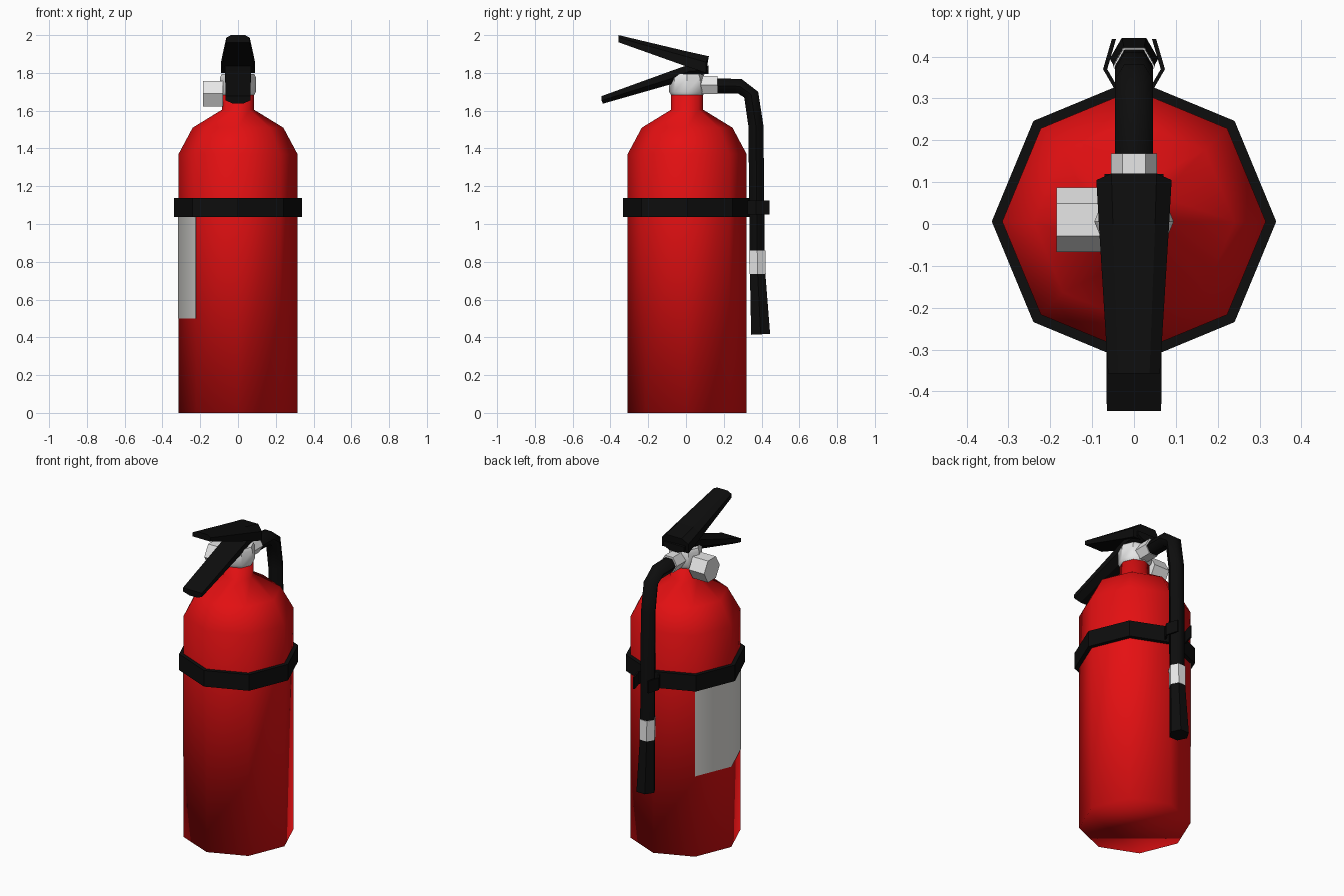
import bpy, bmesh, math
from mathutils import Vector

if "Cube" in bpy.data.objects:
    bpy.data.objects.remove(bpy.data.objects["Cube"])

CY = 0.006  # body axis in y


def material(name, rgb):
    m = bpy.data.materials.new(name)
    m.diffuse_color = (*rgb, 1)
    m.use_nodes = True
    m.node_tree.nodes["Principled BSDF"].inputs["Base Color"].default_value = m.diffuse_color
    return m


RED = material("red_paint", (0.78, 0.005, 0.006))
BLACK = material("black_rubber", (0.004, 0.004, 0.004))
METAL = material("light_metal", (0.80, 0.80, 0.80))
PAPER = material("label_white", (0.76, 0.75, 0.72))


def loft(name, rings, mat, smooth=None):
    """Skin a list of equal-length point rings and cap both ends."""
    bm = bmesh.new()
    vs = [[bm.verts.new(p) for p in r] for r in rings]
    n = len(vs[0])
    for a, b in zip(vs, vs[1:]):
        for i in range(n):
            j = (i + 1) % n
            bm.faces.new((a[i], a[j], b[j], b[i]))
    bm.faces.new(vs[0][::-1])
    bm.faces.new(vs[-1])
    bmesh.ops.recalc_face_normals(bm, faces=bm.faces)
    me = bpy.data.meshes.new(name)
    bm.to_mesh(me)
    bm.free()
    me.materials.append(mat)
    ob = bpy.data.objects.new(name, me)
    bpy.context.collection.objects.link(ob)
    if smooth == "all":
        me.shade_smooth()
    elif smooth:
        bpy.ops.object.select_all(action='DESELECT')
        ob.select_set(True)
        bpy.context.view_layer.objects.active = ob
        bpy.ops.object.shade_smooth_by_angle(angle=math.radians(smooth))
    return ob


def ring(c, u, v, r, n):
    c, u, v = Vector(c), Vector(u), Vector(v)
    return [c + r * (u * math.cos(t) + v * math.sin(t))
            for t in (2 * math.pi * i / n for i in range(n))]


X, Y, Z = (1, 0, 0), (0, 1, 0), (0, 0, 1)


def lathe(name, profile, mat, smooth=None):
    return loft(name, [ring((0, CY, z), X, Y, r, 8) for r, z in profile], mat, smooth)


def tube(name, path, mat, smooth=None):
    """Hexagonal tube along (y, z, radius) points in the x = 0 plane."""
    rings = []
    for i, (y, z, r) in enumerate(path):
        a, b = path[max(i - 1, 0)], path[min(i + 1, len(path) - 1)]
        t = Vector((0, b[0] - a[0], b[1] - a[1])).normalized()
        rings.append(ring((0, y, z), X, Vector(X).cross(t), r, 6))
    return loft(name, rings, mat, smooth)


# Tank, strap and valve block
lathe("tank", [(0.315, 0), (0.315, 1.37), (0.24, 1.51), (0.085, 1.605), (0.085, 1.70)], RED, "all")
lathe("strap", [(0.34, 1.037), (0.34, 1.137)], BLACK)
lathe("valve_block", [(0.085, 1.682), (0.095, 1.70), (0.095, 1.775), (0.085, 1.795)], METAL, 40)

# Label wrapped over the two left facets
rows = []
for deg in (135, 180, 225):
    c, s = math.cos(math.radians(deg)), math.sin(math.radians(deg))
    rows.append([(r * c, CY + r * s, z) for r, z in
                 ((0.312, 0.5), (0.318, 0.5), (0.318, 1.04), (0.312, 1.04))])
loft("label", rows, PAPER, 60)

# Pressure gauge on the left
loft("gauge", [ring((x, 0.01, 1.69), Y, Z, 0.077, 6) for x in (-0.185, -0.08)], METAL)

# Outlet, hose, ferrule and nozzle
tube("outlet", [(0.05, 1.735, 0.055), (0.168, 1.735, 0.055)], METAL)
tube("hose", [(0.15, 1.731, 0.046), (0.285, 1.729, 0.046), (0.345, 1.685, 0.046),
              (0.37, 1.52, 0.046), (0.377, 0.85, 0.046)], BLACK, 60)
tube("ferrule", [(0.377, 0.86, 0.05), (0.379, 0.735, 0.05)], METAL)
tube("nozzle", [(0.379, 0.74, 0.047), (0.395, 0.416, 0.058)], BLACK)

# Hose clip: two bent arms
for side, s in (("left", -1), ("right", 1)):
    loft("hose_clip_" + side,
         [[(s * (x - d), y, z) for d, z in ((0, 1.05), (0.01, 1.05), (0.01, 1.125), (0, 1.125))]
          for x, y in ((0.045, 0.32), (0.074, 0.37), (0.053, 0.442))], BLACK)


def lever(name, stations, up):
    """Tapered lever; stations are (y, half width, z bottom, z top, centre y shift)."""
    rows = []
    for y, w, b, t, dy in stations:
        e = 0.35 * (t - b)
        if up:   # crowned top
            pts = [(-w, b), (w, b), (w, t - e), (0.6 * w, t), (-0.6 * w, t), (-w, t - e)]
        else:    # rounded underside
            pts = [(-w, t), (w, t), (w, b + 1.2 * e), (0.4 * w, b), (-0.4 * w, b), (-w, b + 1.2 * e)]
        rows.append([(x, y + dy * (1 - abs(x) / w), z) for x, z in pts])
    return loft(name, rows, BLACK)


# Squeeze lever and carry handle
lever("squeeze_lever", [(-0.357, 0.062, 1.962, 2.0, 0), (0.0, 0.084, 1.835, 1.915, 0),
                        (0.105, 0.09, 1.80, 1.888, 0.04)], True)
lever("carry_handle", [(-0.447, 0.065, 1.637, 1.677, 0.012), (-0.08, 0.068, 1.74, 1.81, 0),
                       (0.02, 0.07, 1.785, 1.845, 0), (0.12, 0.07, 1.795, 1.84, 0)], False)
